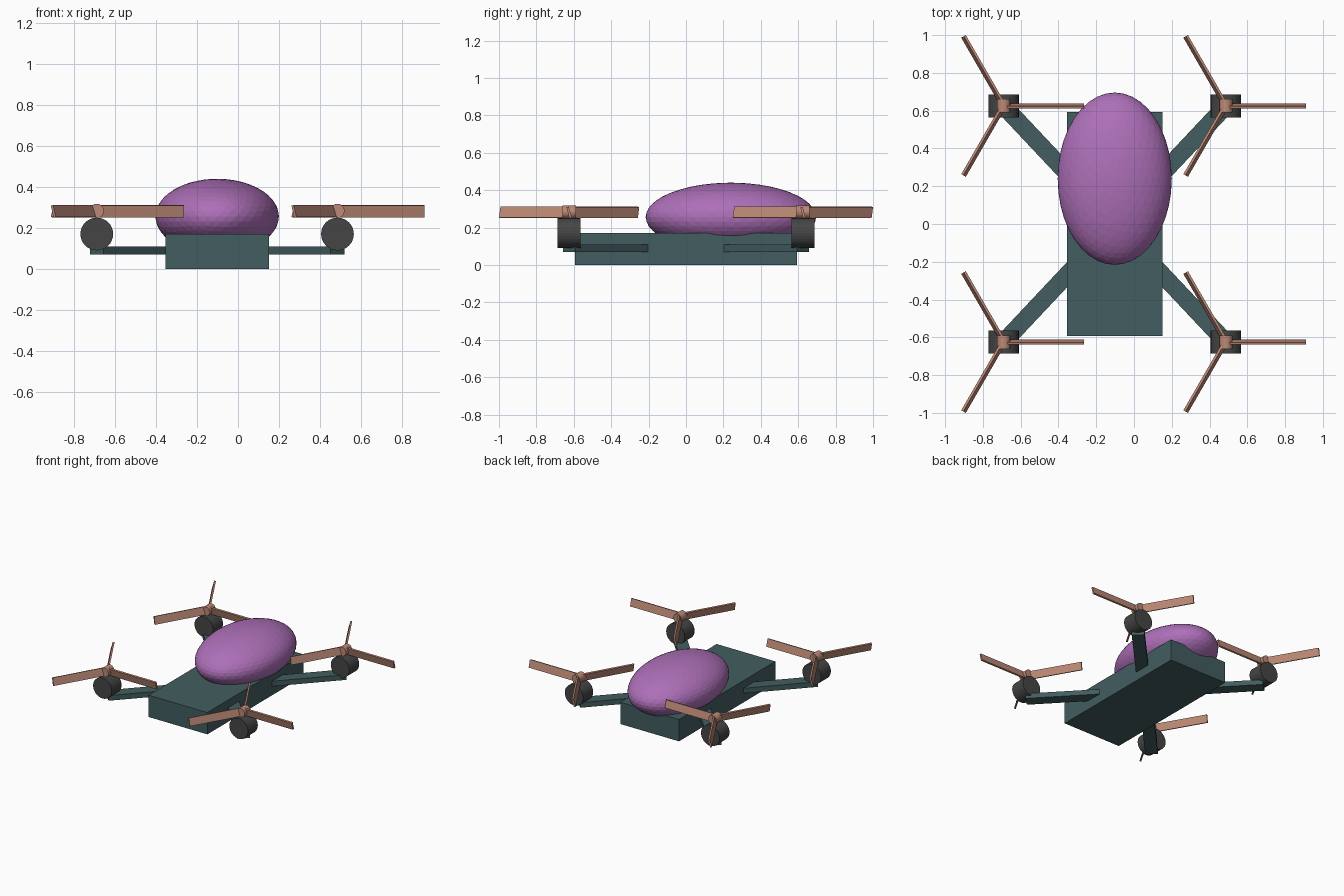
import bpy
from math import radians, atan2, hypot, cos, sin
from mathutils import Matrix, Vector

if "Cube" in bpy.data.objects:
    bpy.data.objects.remove(bpy.data.objects["Cube"])

CX = -0.102           # body centre line
MX, MY = 0.588, 0.625  # motor offsets


def material(name, rgb):
    m = bpy.data.materials.new(name)
    m.diffuse_color = (*rgb, 1)
    m.use_nodes = True
    m.node_tree.nodes["Principled BSDF"].inputs["Base Color"].default_value = m.diffuse_color
    return m


teal = material("teal", (0.055, 0.11, 0.115))
purple = material("purple", (0.42, 0.16, 0.48))
dark = material("dark_grey", (0.06, 0.06, 0.06))
copper = material("copper", (0.50, 0.25, 0.18))


def finish(name, mat):
    ob = bpy.context.object
    ob.name = name
    ob.data.materials.append(mat)
    return ob


def box(name, size, matrix, mat):
    bpy.ops.mesh.primitive_cube_add(size=1)
    ob = finish(name, mat)
    ob.data.transform(matrix @ Matrix.Diagonal((*size, 1)))
    return ob


def drum(name, radius, depth, loc, sides, mat):
    # cylinder lying along y
    bpy.ops.mesh.primitive_cylinder_add(vertices=sides, radius=radius, depth=depth,
                                        location=loc, rotation=(radians(90), 0, 0))
    return finish(name, mat)


# Fuselage
box("body", (0.507, 1.188, 0.17), Matrix.Translation((CX, 0, 0.085)), teal)

# Canopy
bpy.ops.mesh.primitive_ico_sphere_add(subdivisions=4, radius=1, location=(CX, 0.24, 0.256))
canopy = finish("canopy", purple)
canopy.scale = (0.302, 0.456, 0.184)

for sx, xn in ((-1, "left"), (1, "right")):
    for sy, yn in ((-1, "front"), (1, "rear")):
        tag = f"{yn}_{xn}"
        x, y = CX + sx * MX, sy * MY

        # Arm from the body centre to the motor
        angle = atan2(sy * MY, sx * MX)
        box(f"arm_{tag}", (hypot(MX, MY), 0.092, 0.04),
            Matrix.Translation(((CX + x) / 2, y / 2, 0.09)) @ Matrix.Rotation(angle, 4, 'Z'), teal)

        # Motor and rotor hub
        drum(f"motor_{tag}", 0.08, 0.122, (x, y, 0.17), 32, dark)
        drum(f"hub_{tag}", 0.035, 0.072, (x, y, 0.283), 16, copper)

        # Three pitched blades
        for i in range(3):
            m = (Matrix.Translation((x, y, 0.281)) @ Matrix.Rotation(radians(120 * i), 4, 'Z')
                 @ Matrix.Translation((0.2175, 0, 0)) @ Matrix.Rotation(radians(15), 4, 'X'))
            box(f"blade_{tag}_{i + 1}", (0.415, 0.013, 0.06), m, copper)
